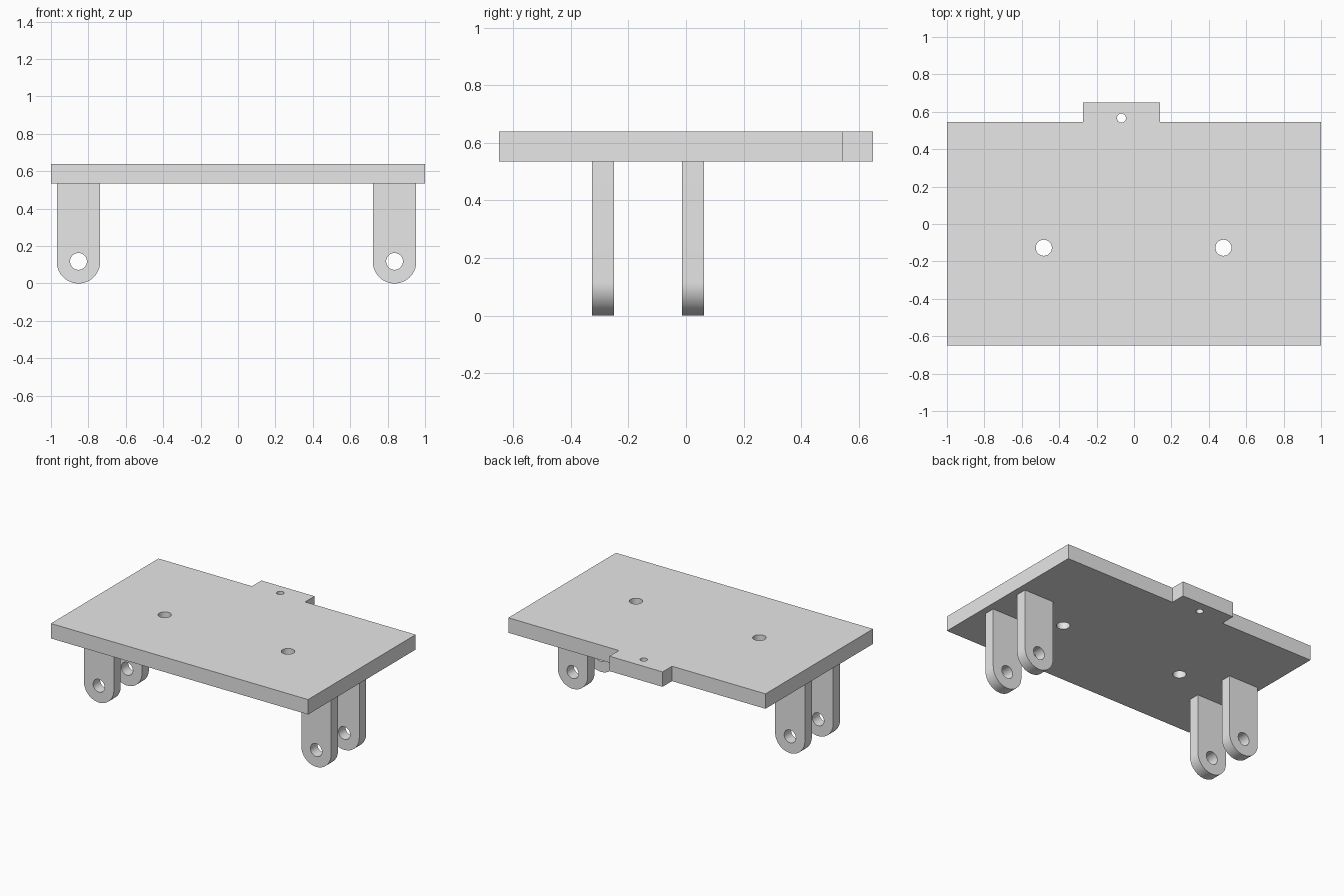
import bpy
import bmesh
from math import cos, sin, pi
from mathutils import Vector

cube = bpy.data.objects.get("Cube")
if cube:
    bpy.data.objects.remove(cube, do_unlink=True)

# Single plain material
GREY = (0.8, 0.8, 0.8, 1.0)
grey = bpy.data.materials.new("plain grey")
grey.use_nodes = True
grey.diffuse_color = GREY
grey.node_tree.nodes["Principled BSDF"].inputs["Base Color"].default_value = GREY


def arc(cx, cy, r, start, end, steps):
    """Points along an arc, end point included."""
    angles = [start + (end - start) * i / steps for i in range(steps + 1)]
    return [(cx + r * cos(a), cy + r * sin(a)) for a in angles]


def circle(cx, cy, r, steps=48):
    return arc(cx, cy, r, 0, 2 * pi, steps)[:-1]


def extruded(name, loops, place, direction):
    """Fill an outline with its holes and extrude it into a solid."""
    bm = bmesh.new()
    edges = []
    for loop in loops:
        verts = [bm.verts.new(place(u, v)) for u, v in loop]
        edges += [bm.edges.new((a, b)) for a, b in zip(verts, verts[1:] + verts[:1])]
    bmesh.ops.triangle_fill(bm, use_beauty=True, use_dissolve=False, edges=edges)
    out = bmesh.ops.extrude_face_region(bm, geom=bm.faces[:], use_keep_orig=True)
    moved = [g for g in out["geom"] if isinstance(g, bmesh.types.BMVert)]
    bmesh.ops.translate(bm, verts=moved, vec=Vector(direction))
    bmesh.ops.recalc_face_normals(bm, faces=bm.faces[:])
    mesh = bpy.data.meshes.new(name)
    bm.to_mesh(mesh)
    bm.free()
    mesh.materials.append(grey)
    obj = bpy.data.objects.new(name, mesh)
    bpy.context.collection.objects.link(obj)
    bpy.ops.object.select_all(action="DESELECT")
    obj.select_set(True)
    bpy.context.view_layer.objects.active = obj
    bpy.ops.object.shade_smooth_by_angle(angle=pi / 6)
    return obj


PLATE_BOTTOM, PLATE_TOP = 0.535, 0.64

# Plate with rear tab, two large holes and one small tab hole
outline = [(-1, -0.65), (1, -0.65), (1, 0.545), (0.14, 0.545),
           (0.14, 0.65), (-0.273, 0.65), (-0.273, 0.545), (-1, 0.545)]
holes = [circle(-0.482, -0.127, 0.043), circle(0.478, -0.127, 0.043),
         circle(-0.067, 0.566, 0.024)]
extruded("mounting_plate", [outline] + holes,
         lambda u, v: (u, v, PLATE_BOTTOM), (0, 0, PLATE_TOP - PLATE_BOTTOM))

# Four round-ended lugs, each with a pin hole
RADIUS = 0.116
for side, x in (("right", -0.853), ("left", 0.837)):
    for row, y in (("front", -0.327), ("back", -0.014)):
        shape = [(x + RADIUS, PLATE_BOTTOM), (x - RADIUS, PLATE_BOTTOM)]
        shape += arc(x, RADIUS, RADIUS, pi, 2 * pi, 32)
        extruded(f"{row}_{side}_lug", [shape, circle(x, RADIUS + 0.002, 0.045)],
                 lambda u, v: (u, y, v), (0, 0.077, 0))
